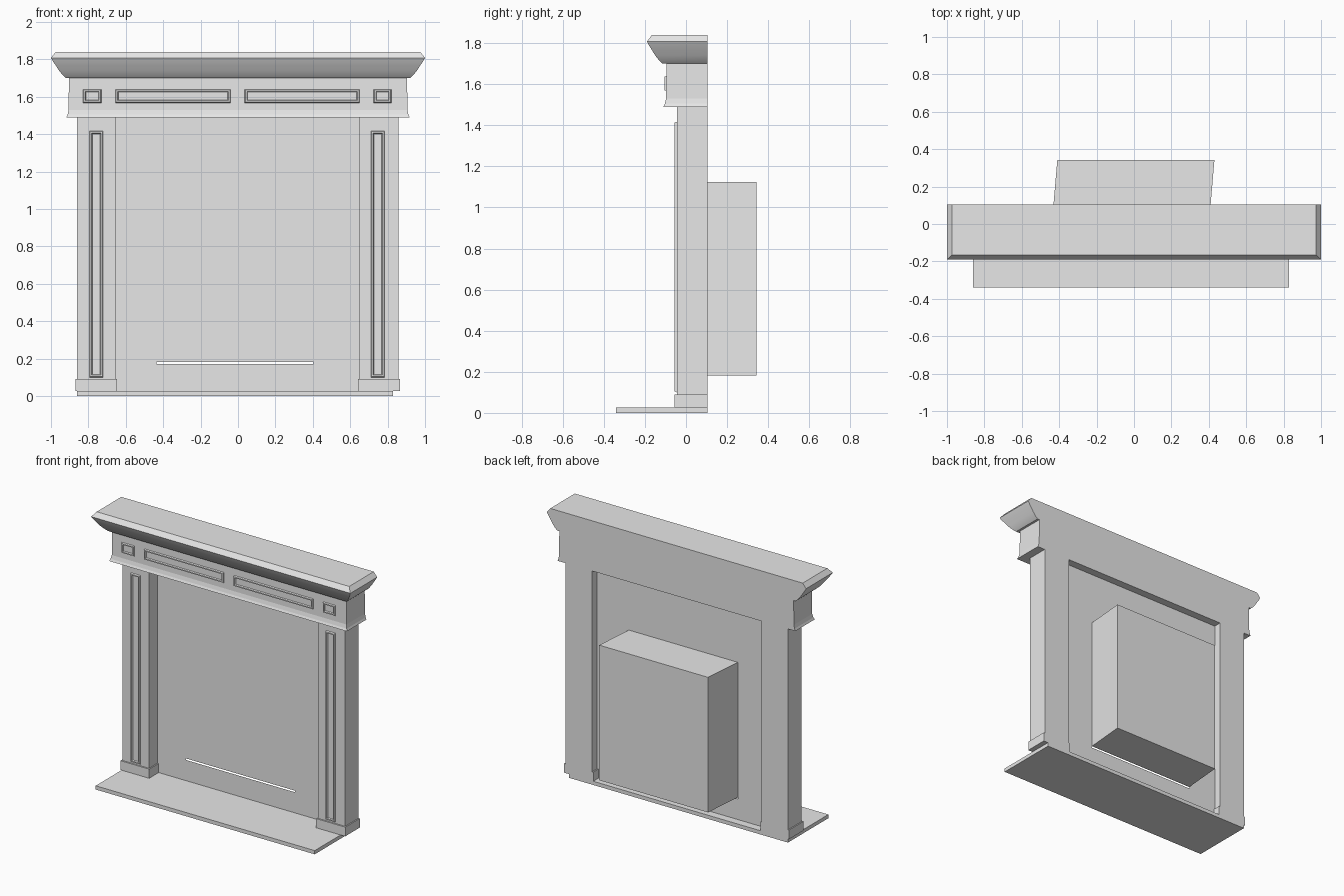
import bpy
import bmesh
import math

if "Cube" in bpy.data.objects:
    bpy.data.objects.remove(bpy.data.objects["Cube"], do_unlink=True)

BACK = 0.105      # common rear plane of the surround
PANEL_Y = 0.05    # recessed back panel

stone = bpy.data.materials.new("plain_grey")
stone.use_nodes = True
stone.diffuse_color = (0.8, 0.8, 0.8, 1)
stone.node_tree.nodes["Principled BSDF"].inputs["Base Color"].default_value = (0.8, 0.8, 0.8, 1)


def finish(name, bm, smooth=False):
    bmesh.ops.recalc_face_normals(bm, faces=bm.faces)
    mesh = bpy.data.meshes.new(name)
    bm.to_mesh(mesh)
    bm.free()
    mesh.materials.append(stone)
    obj = bpy.data.objects.new(name, mesh)
    bpy.context.collection.objects.link(obj)
    if smooth:
        bpy.ops.object.select_all(action="DESELECT")
        obj.select_set(True)
        bpy.context.view_layer.objects.active = obj
        bpy.ops.object.shade_smooth_by_angle(angle=math.radians(30))
    return obj


def loft(name, rings, cap_start=True, smooth=False):
    """Skin a stack of four-cornered rings and cap the ends."""
    bm = bmesh.new()
    loops = [[bm.verts.new(p) for p in ring] for ring in rings]
    for a, b in zip(loops, loops[1:]):
        for i in range(4):
            j = (i + 1) % 4
            bm.faces.new((a[i], a[j], b[j], b[i]))
    if cap_start:
        bm.faces.new(loops[0])
    bm.faces.new(loops[-1])
    return finish(name, bm, smooth)


def flat_ring(x0, x1, y0, y1, z):
    return [(x0, y0, z), (x1, y0, z), (x1, y1, z), (x0, y1, z)]


def wall_ring(x0, x1, z0, z1, y):
    return [(x0, y, z0), (x1, y, z0), (x1, y, z1), (x0, y, z1)]


def box(name, x0, x1, y0, y1, z0, z1):
    return loft(name, [flat_ring(x0, x1, y0, y1, z) for z in (z0, z1)])


def moulding(name, x0, x1, z0, z1, wall, depth):
    """Raised picture-frame trim with a sunken centre."""
    steps = [(0, 0), (0.004, depth), (0.012, depth), (0.016, 0.002)]
    loft(name, [wall_ring(x0 + i, x1 - i, z0 + i, z1 - i, wall - d) for i, d in steps],
         cap_start=False)


# Hearth slab
box("hearth", -0.86, 0.83, -0.34, BACK, 0, 0.026)

# Legs with plinths and tall trim
for side, x0, x1, trim in (("right", -0.861, -0.655, -0.794), ("left", 0.65, 0.858, 0.711)):
    box(side + "_leg", x0, x1, -0.045, BACK, 0.026, 1.49)
    box(side + "_plinth", x0 - 0.008, x1 + 0.008, -0.055, BACK, 0.026, 0.09)
    moulding(side + "_leg_trim", trim, trim + 0.073, 0.1, 1.417, -0.045, 0.01)

# Back panel with a narrow slot
bm = bmesh.new()
xs = (-0.655, -0.435, 0.405, 0.65)
zs = (0.026, 0.17, 0.181, 1.49)
grid = [[bm.verts.new((x, PANEL_Y, z)) for x in xs] for z in zs]
for r in range(3):
    for c in range(3):
        if (r, c) != (1, 1):
            bm.faces.new((grid[r][c], grid[r][c + 1], grid[r + 1][c + 1], grid[r + 1][c]))
finish("back_panel", bm)

# Firebox, slightly skewed towards the rear
loft("firebox", [wall_ring(-0.435, 0.405, 0.181, 1.123, PANEL_Y + 0.001),
                 wall_ring(-0.41, 0.43, 0.181, 1.123, 0.343)])

# Frieze with a flared foot: half width, front y, height
frieze = [(0.917, -0.11, 1.49), (0.911, -0.103, 1.505), (0.906, -0.097, 1.53),
          (0.904, -0.095, 1.70)]
loft("frieze", [flat_ring(-w, w, y, BACK, z) for w, y, z in frieze])

# Frieze trim
for name, x0, x1 in (("right_end", -0.83, -0.73), ("right_middle", -0.655, -0.04),
                     ("left_middle", 0.035, 0.65), ("left_end", 0.725, 0.82)):
    moulding(name + "_frieze_trim", x0, x1, 1.567, 1.64, -0.095, 0.01)

# Mantel shelf with a curved underside
shelf = [(0.92, -0.115, 1.70), (0.937, -0.13, 1.715), (0.957, -0.15, 1.74),
         (0.975, -0.167, 1.768), (0.99, -0.181, 1.79), (1.0, -0.19, 1.808),
         (0.974, -0.166, 1.84)]
loft("mantel_shelf", [flat_ring(-w, w, y, BACK, z) for w, y, z in shelf], smooth=True)
